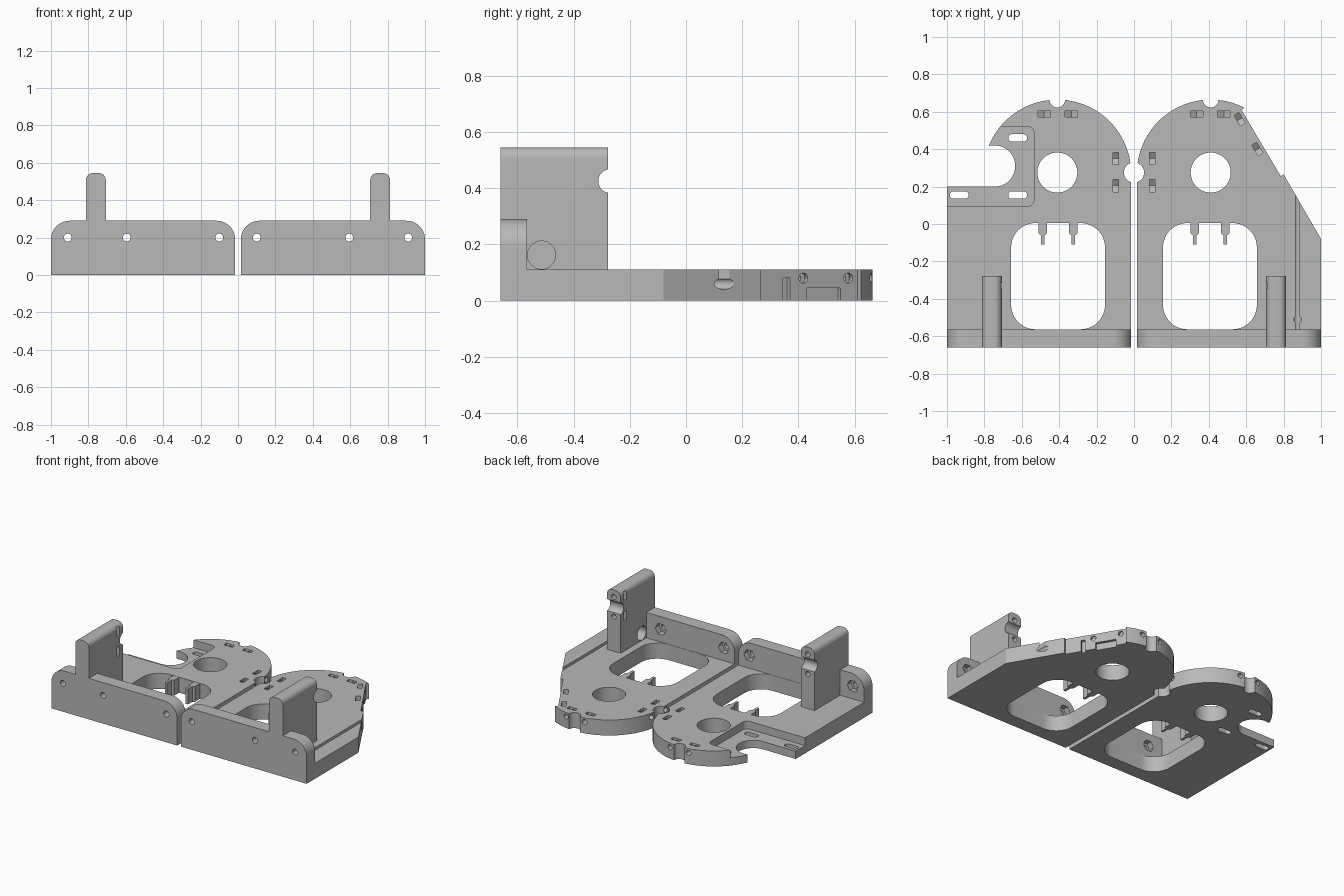
import bpy, bmesh
from math import sin, cos, radians, pi
from mathutils import Matrix, Vector

cube = bpy.data.objects.get("Cube")
if cube:
    bpy.data.objects.remove(cube)

grey = bpy.data.materials.new("plain_grey")
grey.use_nodes = True
colour = (0.48, 0.48, 0.48, 1)
grey.diffuse_color = colour
grey.node_tree.nodes["Principled BSDF"].inputs["Base Color"].default_value = colour

T = 0.11        # plate thickness
FRONT, WALL_BACK = -0.66, -0.565


def arc(cx, cy, r, a0, a1, n=12):
    steps = [radians(a0 + (a1 - a0) * i / n) for i in range(n + 1)]
    return [(cx + r * cos(a), cy + r * sin(a)) for a in steps]


def circle(cx, cy, r, n=32):
    return arc(cx, cy, r, 0, 360 - 360 / n, n - 1)


def rect(x0, x1, y0, y1):
    return [(x0, y0), (x1, y0), (x1, y1), (x0, y1)]


def rounded(x0, x1, y0, y1, r):
    return (arc(x0 + r, y0 + r, r, 180, 270) + arc(x1 - r, y0 + r, r, 270, 360)
            + arc(x1 - r, y1 - r, r, 0, 90) + arc(x0 + r, y1 - r, r, 90, 180))


def tombstone(x0, x1, z0, z1, r):
    return ([(x0, z0), (x1, z0)] + arc(x1 - r, z1 - r, r, 0, 90)
            + arc(x0 + r, z1 - r, r, 90, 180))


def prism(name, pts, lo, hi, axis="z", move=None):
    """Extrude a closed outline along an axis."""
    place = {"x": lambda u, v, h: (h, u, v),
             "y": lambda u, v, h: (u, h, v),
             "z": lambda u, v, h: (u, v, h)}[axis]
    bm = bmesh.new()
    low = [bm.verts.new(place(u, v, lo)) for u, v in pts]
    high = [bm.verts.new(place(u, v, hi)) for u, v in pts]
    bm.faces.new(low)
    bm.faces.new(high)
    for i in range(len(pts)):
        j = (i + 1) % len(pts)
        bm.faces.new((low[i], low[j], high[j], high[i]))
    bmesh.ops.recalc_face_normals(bm, faces=bm.faces)
    if move:
        bm.transform(move)
    mesh = bpy.data.meshes.new(name)
    bm.to_mesh(mesh)
    bm.free()
    mesh.materials.append(grey)
    ob = bpy.data.objects.new(name, mesh)
    bpy.context.collection.objects.link(ob)
    return ob


def carve(ob, cutters):
    """Subtract every cutter, bake the result and drop the cutters."""
    for c in cutters:
        c.hide_render = True
        mod = ob.modifiers.new("cut", "BOOLEAN")
        mod.operation, mod.solver, mod.object = "DIFFERENCE", "EXACT", c
    graph = bpy.context.evaluated_depsgraph_get()
    baked = bpy.data.meshes.new_from_object(ob.evaluated_get(graph))
    ob.modifiers.clear()
    ob.data = baked
    for c in cutters:
        bpy.data.objects.remove(c)


def nut_slot(x, y, turn):
    """V-bottomed nut pocket with a screw hole running out to the edge."""
    m = Matrix.Translation(Vector((x, y, 0))) @ Matrix.Rotation(radians(turn), 4, "Z")
    vee = [(-0.033, 0.2), (-0.033, 0.065), (0, 0.045), (0.033, 0.065), (0.033, 0.2)]
    return [prism("nut_pocket", vee, -0.015, 0.015, "y", m),
            prism("screw_hole", circle(0, 0.08, 0.018, 16), -0.04, 0.13, "y", m)]


parts = []
for side, s in (("right", -1), ("left", 1)):
    cx = 0.41 * s

    # base plate outline
    if s < 0:
        outline = ([(-1, -0.6), (-0.015, -0.6)] + arc(cx, 0.27, 0.395, 0, 158, 48)
                   + arc(-0.745, 0.31, 0.11, 90, -90, 24) + [(-1, 0.2)])
    else:
        outline = ([(0.015, -0.6), (1, -0.6), (1, -0.08), (0.8, 0.265),
                    (0.785, 0.255), (0.575, 0.61)]
                   + arc(cx, 0.27, 0.395, 63, 180, 40))
    plate = prism(side + "_base_plate", outline, 0, T)
    parts.append(plate)

    # window, round hole and edge notches
    xs = sorted((0.155 * s, 0.657 * s))
    cuts = [prism("window", rounded(*xs, -0.563, 0.005, 0.13), -1, 1),
            prism("round_hole", circle(cx, 0.275, 0.107, 48), -1, 1),
            prism("back_notch", circle(cx, 0.665, 0.042), -1, 1),
            prism("centre_notch", circle(0, 0.275, 0.054), -1, 1)]

    # nut pockets along the back and inner edges
    for x in (0.335, 0.48):
        cuts += nut_slot(x * s, 0.588, 0)
    for y in (0.205, 0.35):
        cuts += nut_slot(0.097 * s, y, 90 * s)

    if s < 0:
        # recessed mounting pad with three slots
        cuts.append(prism("pad", rounded(-1.2, -0.535, 0.095, 0.522, 0.035), 0.055, 1))
        for x, y in ((-0.622, 0.46), (-0.622, 0.155), (-0.935, 0.155)):
            cuts.append(prism("pad_slot", rounded(x - 0.05, x + 0.05, y - 0.02, y + 0.02, 0.019), -1, 1))
    else:
        # sloping edge: pockets, shallow recesses and keyhole channel
        for x, y in ((0.565, 0.56), (0.66, 0.4)):
            cuts += nut_slot(x, y, -59.4)
        for x, y, half, top in ((0.646, 0.49, 0.07, 0.045), (0.724, 0.357, 0.015, 0.08)):
            m = Matrix.Translation(Vector((x, y, 0))) @ Matrix.Rotation(radians(-59.4), 4, "Z")
            cuts.append(prism("recess", rect(-half, half, -0.02, 0.05), -0.1, top, "z", m))
        cuts.append(prism("channel", rect(0.864, 0.886, 0.06, 0.2), WALL_BACK, 1, "y"))
        cuts.append(prism("channel_bore", circle(0.875, 0.06, 0.02, 20), WALL_BACK, 1, "y"))
        cuts.append(prism("channel_entry", circle(0.875, -0.51, 0.02, 20), 0.06, 1))
    carve(plate, cuts)

    # stepped prongs reaching into the window
    for k, x in enumerate((0.325, 0.488)):
        x *= s
        step = [(x - 0.023, 0.02), (x - 0.023, -0.05), (x - 0.009, -0.06), (x - 0.009, -0.11),
                (x + 0.009, -0.11), (x + 0.009, -0.06), (x + 0.023, -0.05), (x + 0.023, 0.02)]
        parts.append(prism(f"{side}_prong_{k + 1}", step, 0, T - 0.001))

    # front wall with screw holes and hexagonal nut seats
    xs = sorted((0.015 * s, s))
    wall = prism(side + "_front_wall", tombstone(*xs, 0, 0.29, 0.1), FRONT, WALL_BACK, "y")
    cuts = []
    for x in (0.1, 0.595, 0.91):
        cuts.append(prism("bolt_hole", circle(x * s, 0.2, 0.021, 20), -1, 0, "y"))
        cuts.append(prism("nut_seat", circle(x * s, 0.2, 0.042, 6), -0.605, 0, "y"))
    carve(wall, cuts)
    parts.append(wall)

    # upright post with rod notch and nut pockets on its inner face
    xs = sorted((0.707 * s, 0.813 * s))
    post = prism(side + "_post", tombstone(*xs, T - 0.01, 0.545, 0.038), FRONT, -0.278, "y")
    cuts = [prism("rod_notch", circle(-0.27, 0.425, 0.042), -2, 2, "x")]
    inner = sorted((0.6 * s, 0.785 * s))
    for z in (0.355, 0.495):
        cuts.append(prism("post_pocket", rect(-0.345, -0.315, z - 0.033, z + 0.033), *inner, "x"))
        cuts.append(prism("post_screw", circle(0.76 * s, z, 0.018, 16), -0.4, 0, "y"))
    if s > 0:
        cuts.append(prism("cable_hole", circle(-0.514, 0.162, 0.05), -2, 2, "x"))
    carve(post, cuts)
    parts.append(post)

# smooth curved faces, keep hard edges
bpy.ops.object.select_all(action="DESELECT")
for ob in parts:
    ob.select_set(True)
bpy.context.view_layer.objects.active = parts[0]
bpy.ops.object.shade_smooth_by_angle(angle=pi / 6)
